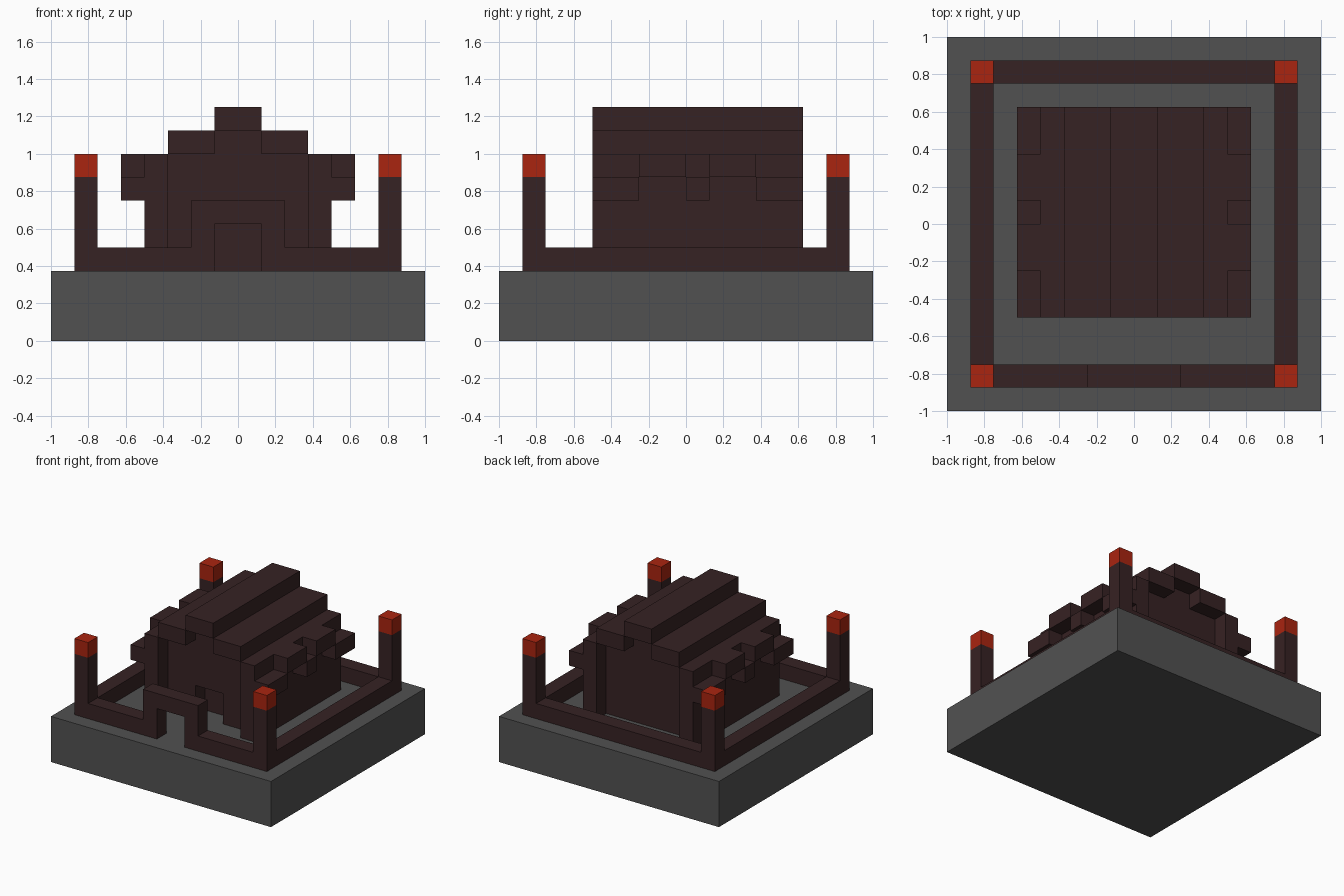
import bpy

U = 0.125  # one block

cube = bpy.data.objects.get("Cube")
if cube:
    bpy.data.objects.remove(cube, do_unlink=True)


def material(name, colour):
    m = bpy.data.materials.new(name)
    m.use_nodes = True
    m.diffuse_color = (*colour, 1)
    m.node_tree.nodes["Principled BSDF"].inputs["Base Color"].default_value = (*colour, 1)
    return m


STONE = material("grey stone", (0.083, 0.083, 0.083))
WOOD = material("dark wood", (0.037, 0.016, 0.017))
FLAME = material("red lantern", (0.40, 0.018, 0.005))


def extrude(name, profile, y0, y1, mat):
    """Prism of an (x, z) outline, in blocks, running from y0 to y1."""
    n = len(profile)
    verts = [(x * U, y * U, z * U) for y in (y0, y1) for x, z in profile]
    faces = [list(range(n)), list(range(2 * n - 1, n - 1, -1))]
    faces += [[i, i + n, (i + 1) % n + n, (i + 1) % n] for i in range(n)]
    mesh = bpy.data.meshes.new(name)
    mesh.from_pydata(verts, [], faces)
    mesh.materials.append(mat)
    mesh.update()
    obj = bpy.data.objects.new(name, mesh)
    bpy.context.collection.objects.link(obj)
    return obj


def box(name, x, y, z, mat=WOOD):
    outline = [(x[0], z[0]), (x[1], z[0]), (x[1], z[1]), (x[0], z[1])]
    return extrude(name, outline, y[0], y[1], mat)


def pair(name, x, y, z, mat=WOOD):
    """The same box on the left and on the right."""
    box("left_" + name, x, y, z, mat)
    box("right_" + name, (-x[1], -x[0]), y, z, mat)


def symmetric(half):
    """Close a right-hand outline by reflecting it in x."""
    return half + [(-x, z) for x, z in reversed(half)]


# Stone platform
box("platform", (-8, 8), (-8, 8), (0, 3), STONE)

# Fence with corner posts and lanterns
pair("side_fence", (6, 7), (-6, 6), (3, 4))
box("back_fence", (-6, 6), (6, 7), (3, 4))
for end, y in (("front", (-7, -6)), ("back", (6, 7))):
    pair(end + "_post", (6, 7), y, (3, 7))
    pair(end + "_lantern", (6, 7), y, (7, 8), FLAME)

# Front fence with a raised gateway
gate = symmetric([(1, 5), (1, 3), (6, 3), (6, 4), (2, 4), (2, 6)])
extrude("front_fence_gate", gate, -7, -6, WOOD)

# House walls, with a doorway recessed into the front wall
gable = [(4, 3), (4, 7), (3, 7), (3, 8), (1, 8), (1, 9)]
extrude("house_body", symmetric(gable), -2, 4, WOOD)
extrude("front_wall", symmetric([(1, 5), (1, 3)] + gable), -3, -2, WOOD)

# Corner pillars standing proud of the end walls
pair("front_pillar", (3, 4), (-4, -3), (3, 7))
pair("back_pillar", (3, 4), (4, 5), (3, 7))

# Stepped roof overhanging both ends
ROOF = (-4, 5)
box("roof_ridge", (-1, 1), ROOF, (9, 10))
pair("upper_roof_step", (1, 3), ROOF, (8, 9))
pair("lower_roof_step", (3, 4), ROOF, (7, 8))

# Ragged eaves, alternating low and high
for i, y in enumerate(((-4, -2), (-2, 0), (0, 1), (1, 3), (3, 5))):
    bottom = 6 + i % 2
    pair(f"eave_{i + 1}", (4, 5), y, (bottom, bottom + 1))
